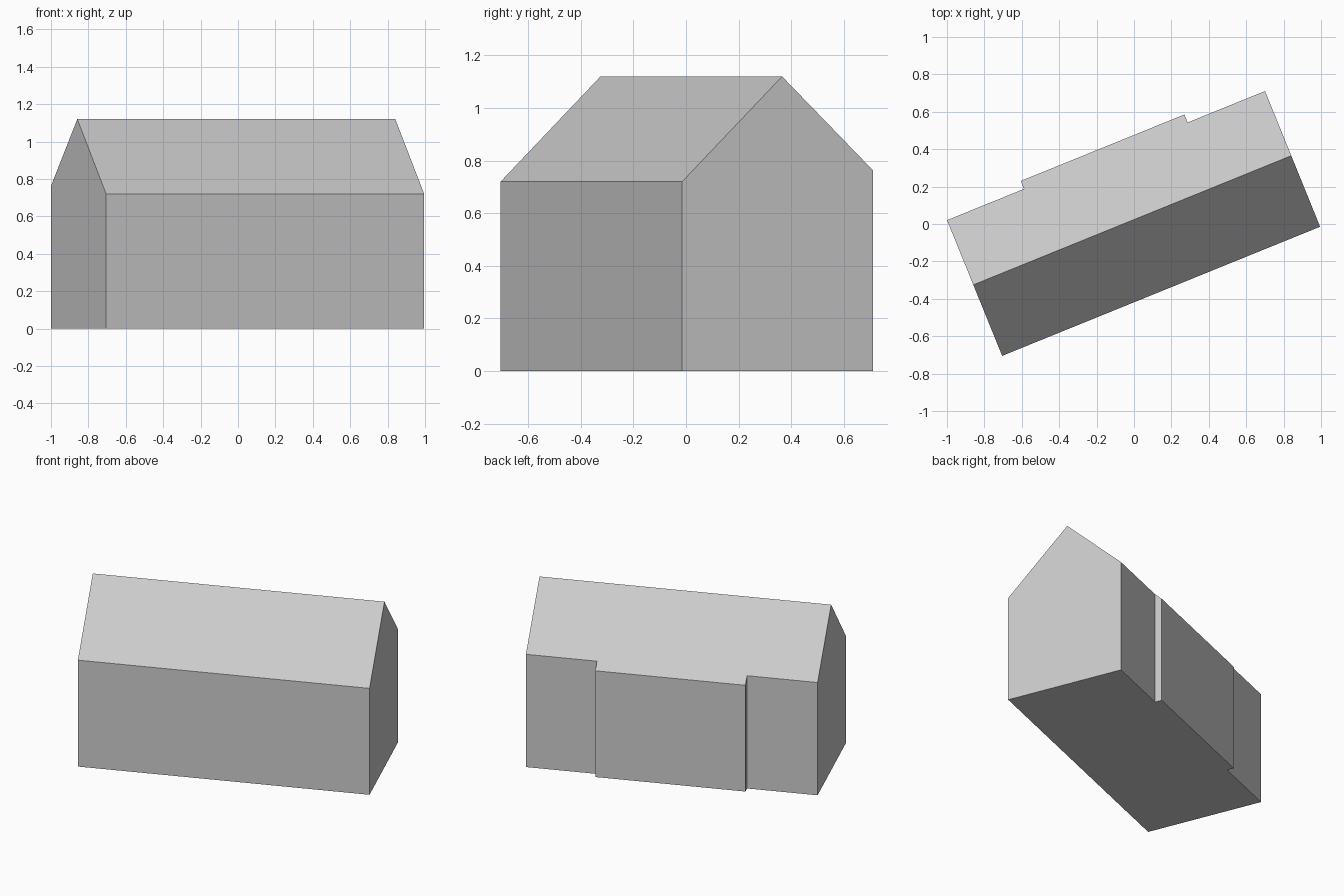
import bpy, bmesh, math
from mathutils import Vector

cube = bpy.data.objects.get("Cube")
if cube:
    bpy.data.objects.remove(cube, do_unlink=True)

LENGTH, DEPTH, BAY_DEPTH = 1.835, 0.783, 0.829
BAY_START, BAY_END = 0.444, 1.388
RIDGE_V, RIDGE_Z = 0.41, 1.12
FRONT_EAVE, BACK_EAVE = 0.72, 0.763

grey = bpy.data.materials.new("plain grey")
grey.use_nodes = True
colour = (0.6, 0.6, 0.6, 1)
grey.diffuse_color = colour
grey.node_tree.nodes["Principled BSDF"].inputs["Base Color"].default_value = colour

# Footprint with a shallow bay along the back wall
footprint = [(0, 0), (LENGTH, 0), (LENGTH, DEPTH), (BAY_END, DEPTH),
             (BAY_END, BAY_DEPTH), (BAY_START, BAY_DEPTH),
             (BAY_START, DEPTH), (0, DEPTH)]
bm = bmesh.new()
floor = bm.faces.new([bm.verts.new((u, v, 0)) for u, v in footprint])
walls = bmesh.ops.extrude_face_region(bm, geom=[floor], use_keep_orig=True)
bmesh.ops.translate(bm, vec=(0, 0, 2),
                    verts=[g for g in walls["geom"] if isinstance(g, bmesh.types.BMVert)])
bmesh.ops.recalc_face_normals(bm, faces=bm.faces)


# Slice the block along a roof slope and close the cut
def cut_slope(eave_v, eave_z):
    ridge = Vector((0, RIDGE_V, RIDGE_Z))
    slope = ridge - Vector((0, eave_v, eave_z))
    normal = slope.cross(Vector((1, 0, 0)))
    if normal.z < 0:
        normal.negate()
    bmesh.ops.bisect_plane(bm, geom=bm.verts[:] + bm.edges[:] + bm.faces[:],
                           plane_co=ridge, plane_no=normal, clear_outer=True)
    bmesh.ops.holes_fill(bm, edges=[e for e in bm.edges if e.is_boundary], sides=0)


cut_slope(0, FRONT_EAVE)
cut_slope(DEPTH, BACK_EAVE)
bmesh.ops.recalc_face_normals(bm, faces=bm.faces)

mesh = bpy.data.meshes.new("gabled_building")
bm.to_mesh(mesh)
bm.free()
mesh.materials.append(grey)
building = bpy.data.objects.new("gabled_building", mesh)
bpy.context.collection.objects.link(building)

# Turn the building on its plot
building.location = (-0.705, -0.705, 0)
building.rotation_euler.z = math.radians(22.1)
